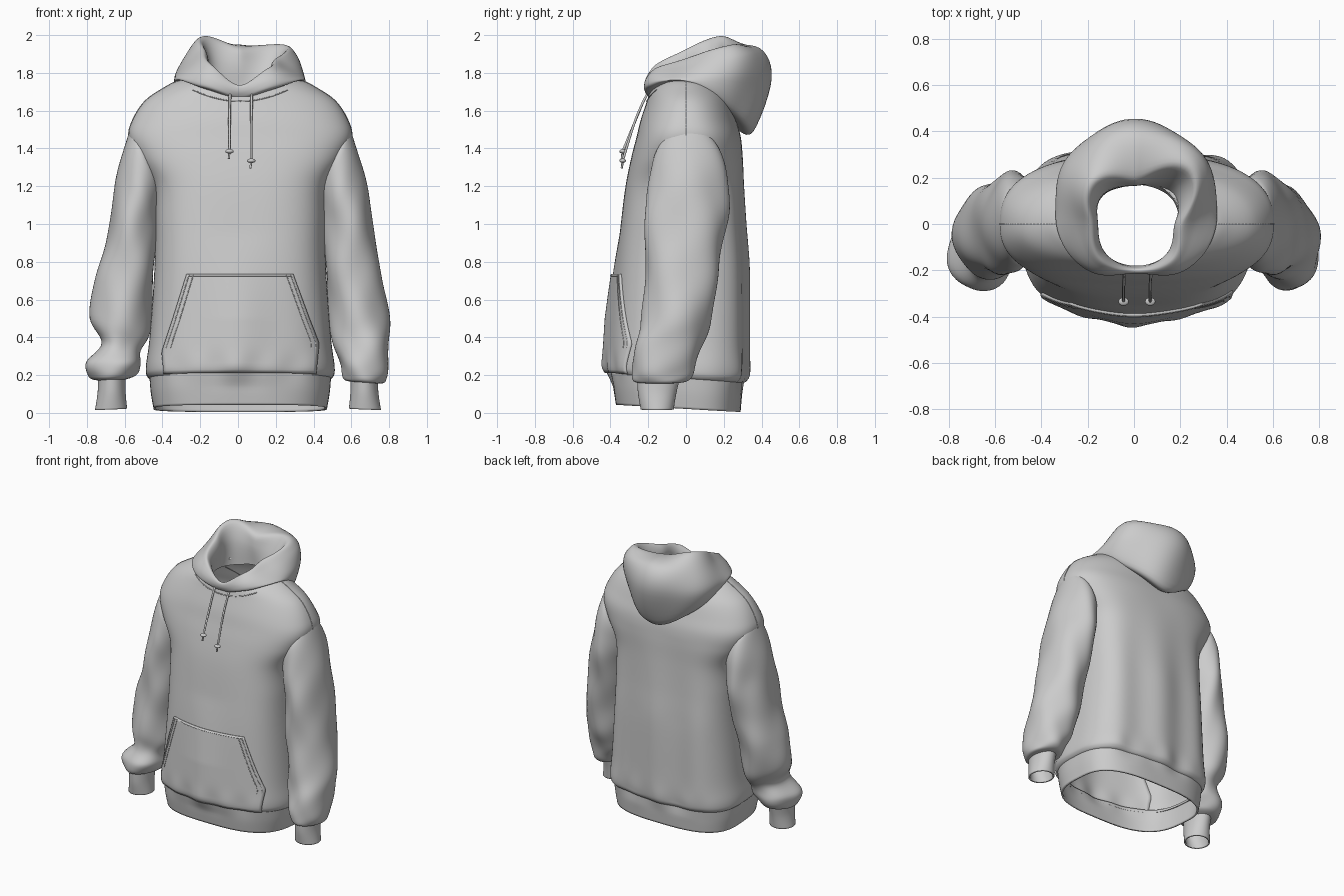
import bpy, bmesh, math
from math import sin, cos, pi, exp, hypot

if "Cube" in bpy.data.objects:
    bpy.data.objects.remove(bpy.data.objects["Cube"])

CX = 0.012


def clamp(v):
    return max(0.0, min(1.0, v))


def smooth(rows, n, closed=False):
    """Catmull-Rom interpolation between rows of numbers."""
    out, m = [], len(rows)
    for i in range(m if closed else m - 1):
        a, b, c, d = [rows[k % m] if closed else rows[min(max(k, 0), m - 1)] for k in range(i - 1, i + 3)]
        for j in range(n):
            t = j / n
            out.append(tuple(.5 * (2*q + (r-p)*t + (2*p-5*q+4*r-s)*t*t + (3*q-p-3*r+s)*t**3)
                             for p, q, r, s in zip(a, b, c, d)))
    if not closed:
        out.append(tuple(rows[-1]))
    return out


def skin(name, grid, wrap_row=True, wrap_col=False, thick=0):
    """Quad surface through a grid of points."""
    bm = bmesh.new()
    vs = [[bm.verts.new(p) for p in row] for row in grid]
    R, C = len(vs), len(vs[0])
    for i in range(R if wrap_col else R - 1):
        for j in range(C if wrap_row else C - 1):
            i2, j2 = (i + 1) % R, (j + 1) % C
            bm.faces.new((vs[i][j], vs[i][j2], vs[i2][j2], vs[i2][j]))
    bmesh.ops.recalc_face_normals(bm, faces=bm.faces[:])
    for f in bm.faces:
        f.smooth = True
    me = bpy.data.meshes.new(name)
    bm.to_mesh(me)
    bm.free()
    ob = bpy.data.objects.new(name, me)
    bpy.context.collection.objects.link(ob)
    if thick:
        mod = ob.modifiers.new("thickness", 'SOLIDIFY')
        mod.thickness, mod.offset = thick, 0
    return ob


def tube(name, pts, radius, cyclic=False):
    cu = bpy.data.curves.new(name, 'CURVE')
    cu.dimensions, cu.bevel_depth, cu.bevel_resolution = '3D', radius, 1
    cu.use_fill_caps = True
    sp = cu.splines.new('POLY')
    sp.points.add(len(pts) - 1)
    for s, p in zip(sp.points, pts):
        s.co = (*p, 1)
    sp.use_cyclic_u = cyclic
    ob = bpy.data.objects.new(name, cu)
    bpy.context.collection.objects.link(ob)


# Body cross-sections: z, half width, front depth, back depth, squareness
BODY = smooth([(.17, .455, .375, .285, 3), (.19, .49, .39, .315, 3), (.24, .50, .395, .33, 3),
               (.40, .48, .39, .33, 3), (.75, .455, .37, .33, 3), (1.0, .45, .345, .315, 3),
               (1.2, .46, .32, .305, 3), (1.35, .545, .29, .30, 2.8), (1.46, .59, .262, .29, 2.6),
               (1.55, .57, .24, .265, 2.4), (1.65, .505, .207, .235, 2.2), (1.72, .405, .185, .20, 2),
               (1.76, .32, .14, .15, 2), (1.78, .18, .1, .1, 2)], 7)
HEM = smooth([(.195, .475, .385, .295, 3), (.11, .468, .378, .29, 3), (.022, .453, .365, .283, 3)], 5)


def drape(x, y, z):
    """Pocket bulge in front, hanging folds behind, waves over the hem, tilted bottom."""
    low = clamp((z - .12) / .1)
    if y < 0:
        y *= 1 + .09 * exp(-(x / .15) ** 2) * clamp((.95 - z) / .45) * low
    else:
        y *= 1 + (.04 * sin(17 * x + 1) - .015) * clamp((1.4 - z) / .6) * low
    y *= 1 + .015 * sin(31 * x + 2) * exp(-((z - .22) / .08) ** 2)
    z -= .06 * y * clamp((.5 - z) / .3)
    return x, y, z


def body_ring(row, n=128):
    z, hw, yf, yb, p = row
    ring = []
    for k in range(n):
        c, s = cos(2 * pi * k / n), sin(2 * pi * k / n)
        r = (abs(c) ** p + abs(s) ** p) ** (-1 / p)
        x, y, zz = drape(CX + hw * r * c, (yb if s > 0 else yf) * r * s, z)
        d = hypot(x - CX, y)
        if zz > 1.5 and d < .19:          # neck hole
            x, y = CX + (x - CX) * .19 / d, y * .19 / d
            zz = min(zz, 1.72 + .04 * y / .19)
        ring.append((x, y, zz))
    return ring


def on_front(x, z, lift=0):
    """Point on the front of the body."""
    for a, b in zip(BODY, BODY[1:]):
        if a[0] <= z <= b[0]:
            t = (z - a[0]) / (b[0] - a[0])
            _, hw, yf, _, p = [u + (v - u) * t for u, v in zip(a, b)]
            break
    y = -yf * max(0, 1 - abs((x - CX) / hw) ** p) ** (1 / p)
    x, y, z = drape(x, y, z)
    return x, y - lift, z


skin("body", [body_ring(r) for r in BODY])
skin("hem_band", [body_ring(r) for r in HEM], thick=.012)

# Sleeves: outer x, outer z, inner x, inner z, front y, back y
RIGHT = [(.58, 1.53, .40, 1.22, -.13, .15), (.604, 1.475, .42, 1.16, -.175, .20),
         (.65, 1.32, .43, 1.08, -.20, .225), (.70, 1.12, .44, .95, -.21, .215),
         (.735, .90, .455, .80, -.215, .185), (.765, .70, .475, .62, -.22, .16),
         (.795, .50, .49, .45, -.24, .13), (.80, .36, .515, .33, -.27, .085),
         (.797, .23, .54, .25, -.285, .045), (.78, .165, .56, .18, -.275, .01),
         (.74, .155, .60, .165, -.25, -.04)]
LEFT = [(.556, 1.53, .38, 1.22, -.13, .15), (.58, 1.475, .40, 1.16, -.175, .20),
        (.625, 1.32, .41, 1.08, -.20, .225), (.665, 1.12, .42, .95, -.21, .215),
        (.705, .90, .435, .80, -.215, .185), (.76, .70, .455, .62, -.22, .16),
        (.775, .50, .47, .43, -.24, .13), (.725, .37, .515, .33, -.24, .07),
        (.805, .27, .51, .26, -.285, .05), (.79, .19, .54, .20, -.275, .01),
        (.735, .17, .60, .175, -.25, -.04)]
CUFF = [(.735, .21, .60, .21, -.255, -.03), (.738, .11, .60, .11, -.25, -.055),
        (.752, .015, .592, .022, -.235, -.07)]


def sleeve_rings(table, side, wrinkle):
    rings, rows, n = [], smooth(table, 7), 56
    for i, (xo, zo, xi, zi, yf, yb) in enumerate(rows):
        t, ring = i / (len(rows) - 1), []
        w = wrinkle * clamp((t - .1) * 6) * clamp((1 - t) * 8)
        for k in range(n):
            a = 2 * pi * k / n
            g = 1 + w * (.025 * sin(2 * a + 13 * t) + .03 * sin(4 * a - 19 * t) + .015 * sin(3 * a + 34 * t))
            c, s = g * cos(a), g * sin(a)
            ring.append((side * ((xo + xi) / 2 + (xo - xi) / 2 * c),
                         (yf + yb) / 2 + (yb - yf) / 2 * s,
                         (zo + zi) / 2 + (zo - zi) / 2 * c))
        rings.append(ring)
    return rings


for label, side, table in (("right", 1, RIGHT), ("left", -1, LEFT)):
    rings = sleeve_rings(table, side, 1)
    skin(label + "_sleeve", rings)
    skin(label + "_cuff", sleeve_rings(CUFF, side, 0), thick=.01)
    ridge = [(CX + side * r[1], 0, r[0]) for r in BODY if 1.46 <= r[0] <= 1.765]
    tube(label + "_shoulder_seam", ridge, .003)

# Hood: (radius, z) profiles from outer bottom over the rim to the inside, front to back
HOOD = [(.185, 1.66, .20, 1.675, .212, 1.70, .212, 1.725, .20, 1.735, .188, 1.715, .18, 1.64),
        (.24, 1.71, .285, 1.73, .28, 1.775, .25, 1.82, .215, 1.845, .185, 1.79, .185, 1.68),
        (.30, 1.755, .345, 1.76, .325, 1.80, .26, 1.87, .195, 1.925, .165, 1.85, .185, 1.70),
        (.29, 1.61, .36, 1.61, .415, 1.76, .365, 1.90, .265, 1.995, .20, 1.88, .185, 1.70),
        (.27, 1.50, .36, 1.49, .445, 1.77, .39, 1.93, .21, 1.94, .165, 1.86, .165, 1.72)]
# right back corner: the rim folds outward
CORNER = (.29, 1.61, .36, 1.61, .41, 1.78, .395, 1.93, .32, 1.985, .245, 1.86, .185, 1.70)
stations = smooth(HOOD + [CORNER] + HOOD[2:0:-1], 14, True)
grid = []
for i, st in enumerate(stations):
    f = 2 * pi * i / len(stations)
    row = []
    for r, z in smooth(list(zip(st[::2], st[1::2])), 6):
        z -= .055 * max(0, -sin(f)) * clamp((z - 1.75) / .2)      # right side slumps
        r *= 1 + .02 * sin(6 * f + 8 * z) * max(0, -cos(f))
        row.append((.01 - r * sin(f), -r * cos(f), z))
    grid.append(row)
skin("hood", grid, wrap_row=False, wrap_col=True)
tube("neck_seam", [on_front(CX + .25 * k / 20, 1.65 + .06 * (k / 20) ** 2, .001) for k in range(-20, 21)], .003)


# Front pocket
def pocket_edge(z, side):
    x0, x1, zm, x2 = (-.39, -.40, .31, -.27) if side < 0 else (.41, .425, .36, .29)
    return x0 + (x1 - x0) * (z - .19) / (zm - .19) if z < zm else x1 + (x2 - x1) * (z - zm) / (.735 - zm)


grid = []
for i in range(31):
    z = .19 + .545 * i / 30
    a, b = pocket_edge(z, -1), pocket_edge(z, 1)
    grid.append([on_front(a + (b - a) * j / 48, z, .003) for j in range(49)])
skin("front_pocket", grid, wrap_row=False, thick=.016)
for side in (-1, 1):
    for inset in (.012, .035):
        zs = [.33 + .40 * i / 20 for i in range(21)]
        tube("pocket_stitch", [on_front(pocket_edge(z, side) - side * inset, z, .012) for z in zs], .0025)
tube("pocket_top_stitch", [on_front(-.26 + .54 * i / 30, .725, .011) for i in range(31)], .0025)

# Drawstrings with knots and frayed tails
for x, zb in ((-.045, 1.385), (.07, 1.335)):
    end = (x, -.335, zb)
    tube("drawstring", smooth([(x + .004, -.19, 1.71), (x + .002, -.225, 1.65),
                               (x, -.275, 1.53), end], 6), .007)
    bpy.ops.mesh.primitive_uv_sphere_add(segments=16, ring_count=8, radius=.018, location=end)
    knot = bpy.context.object
    knot.name, knot.scale = "drawstring_knot", (1.25, 1, .65)
    bpy.ops.object.shade_smooth()
    tube("drawstring_tail", [end, (x - .004, -.34, zb - .04)], .006)
